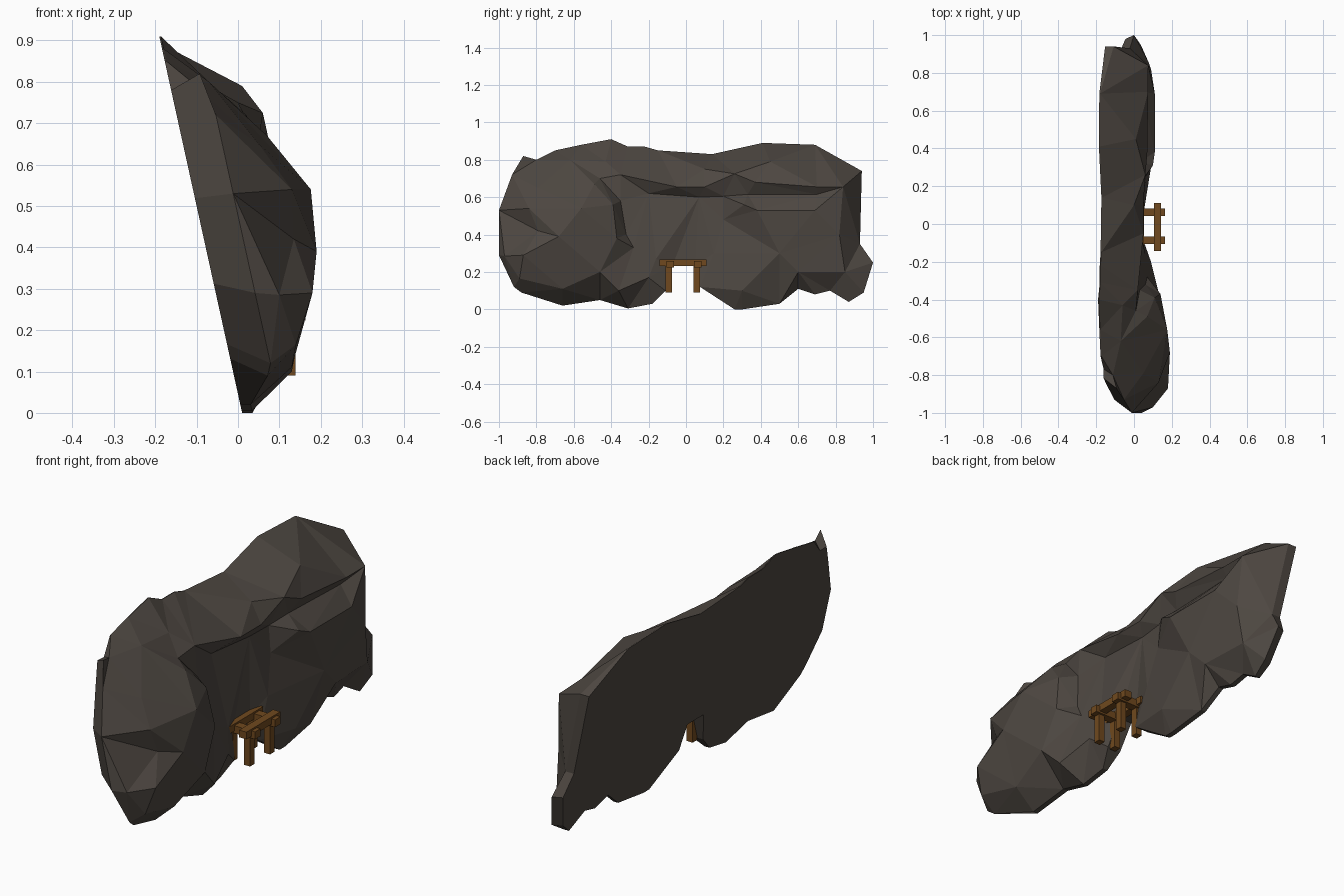
import bpy, bmesh
from mathutils import Vector
from mathutils.geometry import delaunay_2d_cdt

if "Cube" in bpy.data.objects:
    bpy.data.objects.remove(bpy.data.objects["Cube"])


def material(name, rgb):
    m = bpy.data.materials.new(name)
    m.diffuse_color = (*rgb, 1)
    m.use_nodes = True
    m.node_tree.nodes["Principled BSDF"].inputs["Base Color"].default_value = m.diffuse_color
    return m


rock_mat = material("dark_rock", (0.075, 0.063, 0.053))
wood_mat = material("timber", (0.16, 0.066, 0.013))

# Cliff silhouette (y, z), including the tunnel notch
outline = [(-1, .53), (-1, .29), (-.92, .12), (-.88, .09), (-.66, .02), (-.46, .05),
           (-.31, .005), (-.18, .03), (-.11, .1), (-.07, .24), (.05, .24), (.075, .12),
           (.26, 0), (.3, 0), (.5, .03), (.6, .11), (.69, .08), (.77, .1), (.87, .04),
           (.95, .09), (1, .25), (.93, .35), (.94, .74), (.69, .88), (.41, .89),
           (.14, .83), (-.15, .85), (-.22, .87), (-.31, .87), (-.4, .91), (-.56, .88),
           (-.7, .85), (-.8, .8), (-.87, .82), (-.93, .72)]

# Main facets of the cliff face (y, z, x)
lip = [(-.35, .72, .02), (-.05, .655, .05), (.1, .655, .05), (.26, .725, .06),
       (.37, .68, .07), (.7, .655, .075), (.84, .655, .075)]
under_lip = [(-.2, .62, 0), (.07, .6, .01), (.2, .605, .02), (.33, .615, .03),
             (.7, .615, .045)]
boulder_edge = [(-.56, .54, .176), (-.49, .67, .07), (-.39, .56, .11), (-.37, .38, .14)]
wall_behind = [(-.46, .7, .01), (-.35, .58, .03), (-.32, .4, .06)]
left_boulder = [(-.84, .54, .13), (-.87, .29, .18), (-.79, .42, .135), (-.89, .165, .14),
                (-.97, .285, .1), (-.68, .39, .19), (-.46, .2, .15), (-.36, .1, .13),
                (-.66, .11, .13), (-.28, .33, .07), (-.16, .27, .06), (-.2, .17, .09),
                (-.79, .65, .05), (-.62, .8, -.07), (-.43, .79, -.06)]
right_bluff = [(.31, .56, .1), (.2, .48, .03), (.38, .53, .11), (.69, .53, .11),
               (.15, .3, .05), (.5, .3, .1), (.82, .4, .09), (.85, .2, .08),
               (.3, .1, .09), (.6, .2, .09), (.1, .75, 0), (.45, .79, .01)]

n = len(outline)
loop = [(i, (i + 1) % n) for i in range(n)]
creases, start = [], n
for strip in (lip, under_lip, boulder_edge, wall_behind):
    creases += [(start + i, start + i + 1) for i in range(len(strip) - 1)]
    start += len(strip)
bm = bmesh.new()


def back_x(z):
    return .01 - .22 * z


def end_blend(y):
    """0 along the cliff, rising to 1 at its thick left end."""
    return min(1, max(0, (-.7 - y) / .22))


def rim_depth(y, z):
    if y < -.7:
        return .02 + .075 * end_blend(y)
    if abs(y) < .12 and z < .3:
        return .07
    if y > .9:
        return .045
    return .025 if z < .2 else .004


def fill(points, edges):
    """Triangulate (y, z, x) points inside the outline; return rim vertices."""
    flat = [Vector(p[:2]) for p in points]
    co, _, faces, origin, _, _ = delaunay_2d_cdt(flat, edges, [], 1, 1e-5)
    verts, by_index = [], {}
    for c, src in zip(co, origin):
        v = bm.verts.new((points[src[0]][2] if src else 0, c.x, c.y))
        verts.append(v)
        for s in src:
            by_index[s] = v
    for f in faces:
        bm.faces.new([verts[i] for i in f])
    return by_index


# Rock: faceted front, flat leaning back, joined by a side wall
rim = [(y, z, back_x(z) + rim_depth(y, z)) for y, z in outline]
back = []
for y, z in outline:
    t = end_blend(y)
    by = y + .07 * t - (.02 if y > .94 else 0)
    bz = z + (.45 - z) * .14 * t
    back.append((by, bz, back_x(bz)))
front_v = fill(rim + lip + under_lip + boulder_edge + wall_behind + left_boulder
               + right_bluff, loop + creases)
back_v = fill(back, loop)
for a, b in loop:
    bm.faces.new([front_v[a], front_v[b], back_v[b], back_v[a]])
bmesh.ops.recalc_face_normals(bm, faces=bm.faces)
mesh = bpy.data.meshes.new("cliff_rock")
bm.to_mesh(mesh)
bm.free()
mesh.materials.append(rock_mat)
bpy.context.collection.objects.link(bpy.data.objects.new("cliff_rock", mesh))


def timber(name, x, y, z):
    """Box spanning three (min, max) ranges."""
    bpy.ops.mesh.primitive_cube_add(size=1, location=[sum(r) / 2 for r in (x, y, z)])
    ob = bpy.context.object
    ob.name = name
    ob.scale = [r[1] - r[0] for r in (x, y, z)]
    ob.data.materials.append(wood_mat)


# Mine entrance: two post-and-lintel frames joined by side beams
for label, x in (("front", .125), ("back", .035)):
    for side, y in (("left", -.092), ("right", .057)):
        timber(f"{label}_{side}_post", (x - .017, x + .014), (y - .017, y + .017), (.09, .24))
    timber(f"{label}_lintel", (x - .019, x + .019), (-.143, .11), (.232, .266))
for side, y in (("left", -.085), ("right", .063)):
    timber(f"{side}_side_beam", (.01, .163), (y - .02, y + .02), (.223, .258))
